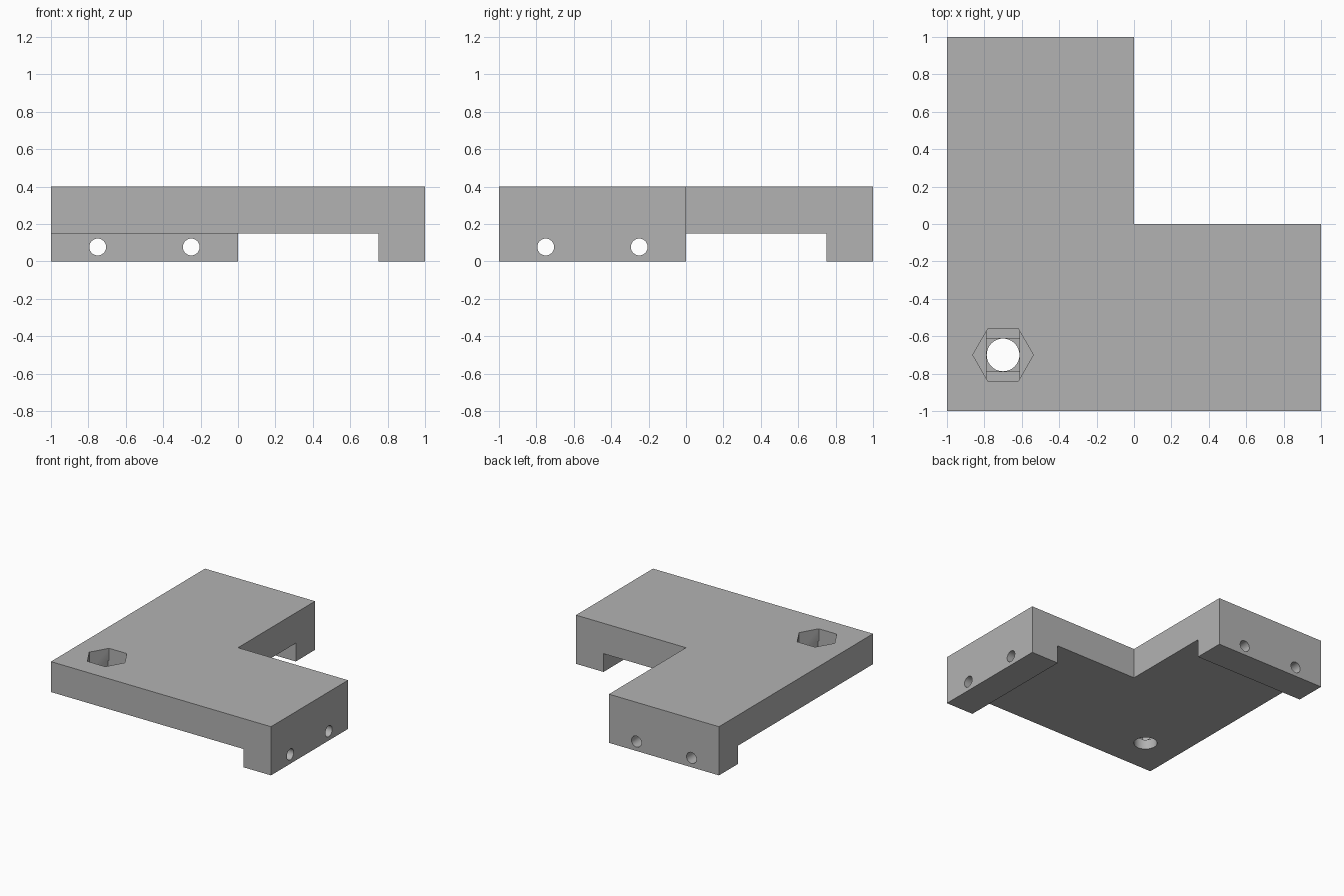
import bpy
import bmesh
from math import cos, sin, pi

cube = bpy.data.objects.get("Cube")
if cube:
    bpy.data.objects.remove(cube, do_unlink=True)

grey = bpy.data.materials.new("plain grey")
grey.use_nodes = True
colour = (0.45, 0.45, 0.45, 1)
grey.diffuse_color = colour
grey.node_tree.nodes["Principled BSDF"].inputs["Base Color"].default_value = colour

TOP = 0.4        # top of the bracket
UNDER = 0.15     # underside of the plate
POCKET = 0.25    # floor of the nut pocket
LAYER = 0.01     # thin bridging steps under the pocket
BOLT = (-0.7, -0.7)
BOLT_R = 0.088


def prism(name, outline, z0, z1):
    """Extrude a flat outline from z0 up to z1."""
    bm = bmesh.new()
    face = bm.faces.new([bm.verts.new((x, y, z0)) for x, y in outline])
    up = bmesh.ops.extrude_face_region(bm, geom=[face])["geom"]
    for v in up:
        if isinstance(v, bmesh.types.BMVert):
            v.co.z = z1
    bmesh.ops.recalc_face_normals(bm, faces=bm.faces)
    mesh = bpy.data.meshes.new(name)
    bm.to_mesh(mesh)
    bm.free()
    mesh.materials.append(grey)
    obj = bpy.data.objects.new(name, mesh)
    bpy.context.collection.objects.link(obj)
    return obj


def ring(radius, sides, centre=(0, 0)):
    return [(centre[0] + radius * cos(2 * pi * i / sides),
             centre[1] + radius * sin(2 * pi * i / sides)) for i in range(sides)]


def box(x0, x1, y0, y1):
    return [(x0, y0), (x1, y0), (x1, y1), (x0, y1)]


def around_bolt(half_x, half_y):
    x, y = BOLT
    return box(x - half_x, x + half_x, y - half_y, y + half_y)


# L-shaped body, full height
bracket = prism("corner_bracket",
                [(-1, -1), (1, -1), (1, 0), (0, 0), (0, 1), (-1, 1)], 0, TOP)

# Recess that leaves a lip under the end of each arm
cutters = [prism("underside_cutter", box(-1.2, 0.75, -1.2, 0.75), -0.2, UNDER)]

# Nut pocket, bridging slot and square, then the bolt hole
nut_r = 0.162
cutters += [
    prism("nut_cutter", ring(nut_r, 6, BOLT), POCKET, TOP + 0.1),
    prism("slot_cutter", around_bolt(BOLT_R, nut_r * cos(pi / 6)), POCKET - LAYER, POCKET + 0.05),
    prism("square_cutter", around_bolt(BOLT_R, BOLT_R), POCKET - 2 * LAYER, POCKET + 0.04),
    prism("bolt_cutter", ring(BOLT_R - 0.0005, 48, BOLT), UNDER - 0.1, POCKET + 0.03),
]

# Two screw holes through each lip
for along in (-0.75, -0.25):
    for side in ("left", "back"):
        hole = prism(side + "_screw_cutter", ring(0.045, 32), 0.6, 1.1)
        if side == "left":
            hole.rotation_euler = (0, pi / 2, 0)
            hole.location = (0, along, 0.077)
        else:
            hole.rotation_euler = (-pi / 2, 0, 0)
            hole.location = (along, 0, 0.077)
        cutters.append(hole)

# Cut everything out of the body
for cutter in cutters:
    cutter.hide_render = True
    mod = bracket.modifiers.new(cutter.name, 'BOOLEAN')
    mod.operation = 'DIFFERENCE'
    mod.solver = 'EXACT'
    mod.object = cutter

bpy.context.view_layer.objects.active = bracket
bracket.select_set(True)
for mod in list(bracket.modifiers):
    bpy.ops.object.modifier_apply(modifier=mod.name)
for cutter in cutters:
    bpy.data.objects.remove(cutter, do_unlink=True)

# Round holes shade smooth, corners stay sharp
bpy.ops.object.select_all(action='DESELECT')
bracket.select_set(True)
bpy.ops.object.shade_smooth_by_angle(angle=pi / 6)
